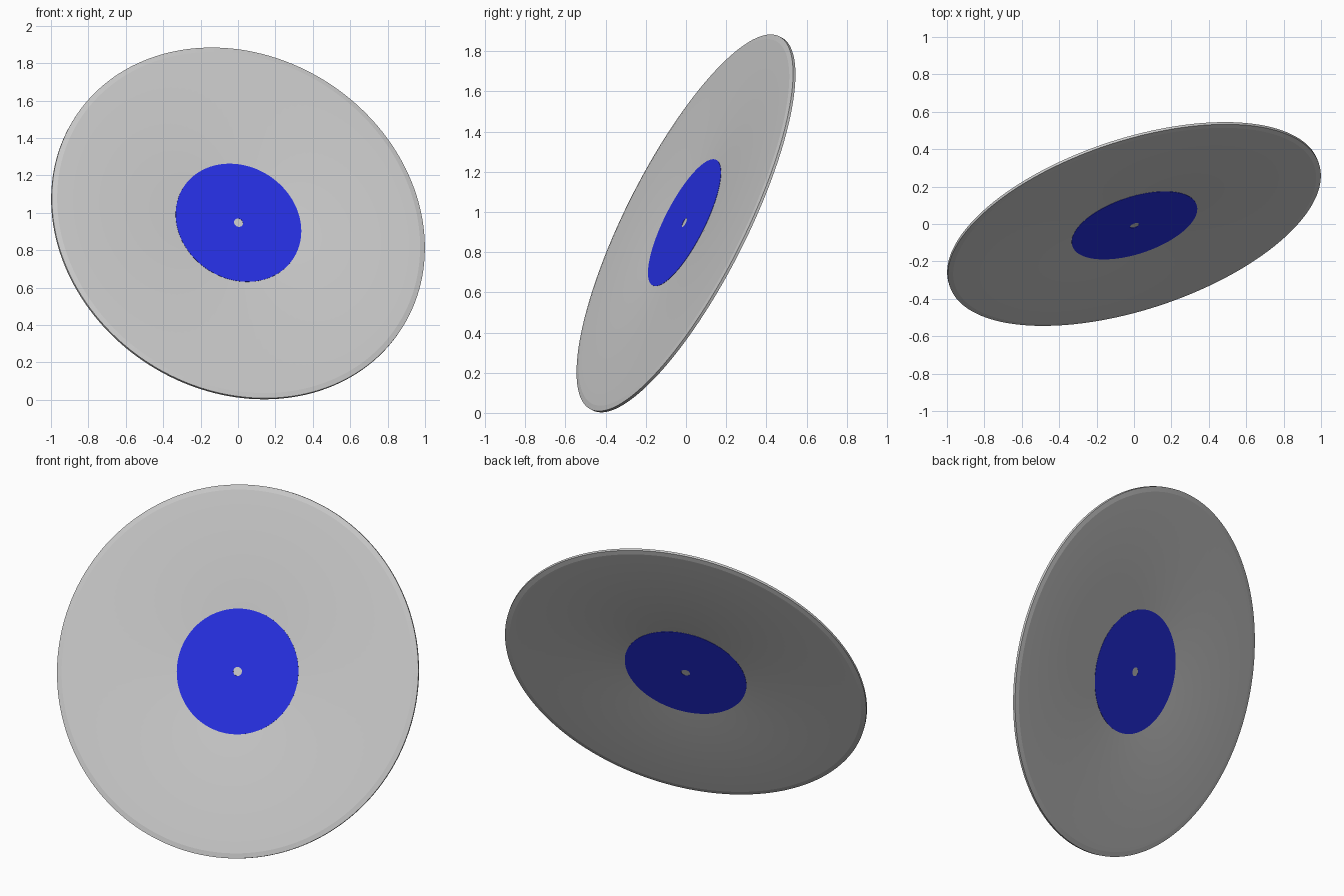
import bpy, bmesh, math
from mathutils import Vector, Matrix

if "Cube" in bpy.data.objects:
    bpy.data.objects.remove(bpy.data.objects["Cube"])

SEG = 160
N = Vector((0.284, -0.855, 0.433)).normalized()
TILT = Matrix.Translation((0, 0, 0.943)) @ N.to_track_quat('Z', 'Y').to_matrix().to_4x4()


def lathe(name, profile, closed=False):
    """Revolve (radius, height) points about the disc axis, then tilt."""
    bm = bmesh.new()
    vs = [bm.verts.new((r, 0, h)) for r, h in profile]
    for a, b in zip(vs, vs[1:]):
        bm.edges.new((a, b))
    if closed:
        bm.edges.new((vs[-1], vs[0]))
    bmesh.ops.spin(bm, geom=bm.verts[:] + bm.edges[:], cent=(0, 0, 0),
                   axis=(0, 0, 1), angle=math.tau, steps=SEG)
    bmesh.ops.remove_doubles(bm, verts=bm.verts, dist=1e-5)
    bmesh.ops.recalc_face_normals(bm, faces=bm.faces)
    me = bpy.data.meshes.new(name)
    bm.to_mesh(me)
    bm.free()
    me.transform(TILT)
    ob = bpy.data.objects.new(name, me)
    bpy.context.collection.objects.link(ob)
    bpy.ops.object.select_all(action='DESELECT')
    ob.select_set(True)
    bpy.context.view_layer.objects.active = ob
    bpy.ops.object.shade_smooth_by_angle(angle=math.radians(10))
    return ob


# Disc: recessed centre, flat playing surface, bevelled rim
half = [(0, 0.008), (0.352, 0.008), (0.38, 0.012), (1.012, 0.012), (1.04, 0.007)]
lathe("record_disc", half + [(r, -h) for r, h in reversed(half)])

# Labels with a small centre hole, one on each side
blue = bpy.data.materials.new("label_blue")
blue.diffuse_color = (0.02, 0.03, 0.8, 1)
blue.use_nodes = True
blue.node_tree.nodes["Principled BSDF"].inputs["Base Color"].default_value = blue.diffuse_color
for side, s in (("front", 1), ("back", -1)):
    ring = [(0.025, s * 0.0075), (0.35, s * 0.0075), (0.35, s * 0.0095), (0.025, s * 0.0095)]
    label = lathe(side + "_label", ring, closed=True)
    label.data.materials.append(blue)
